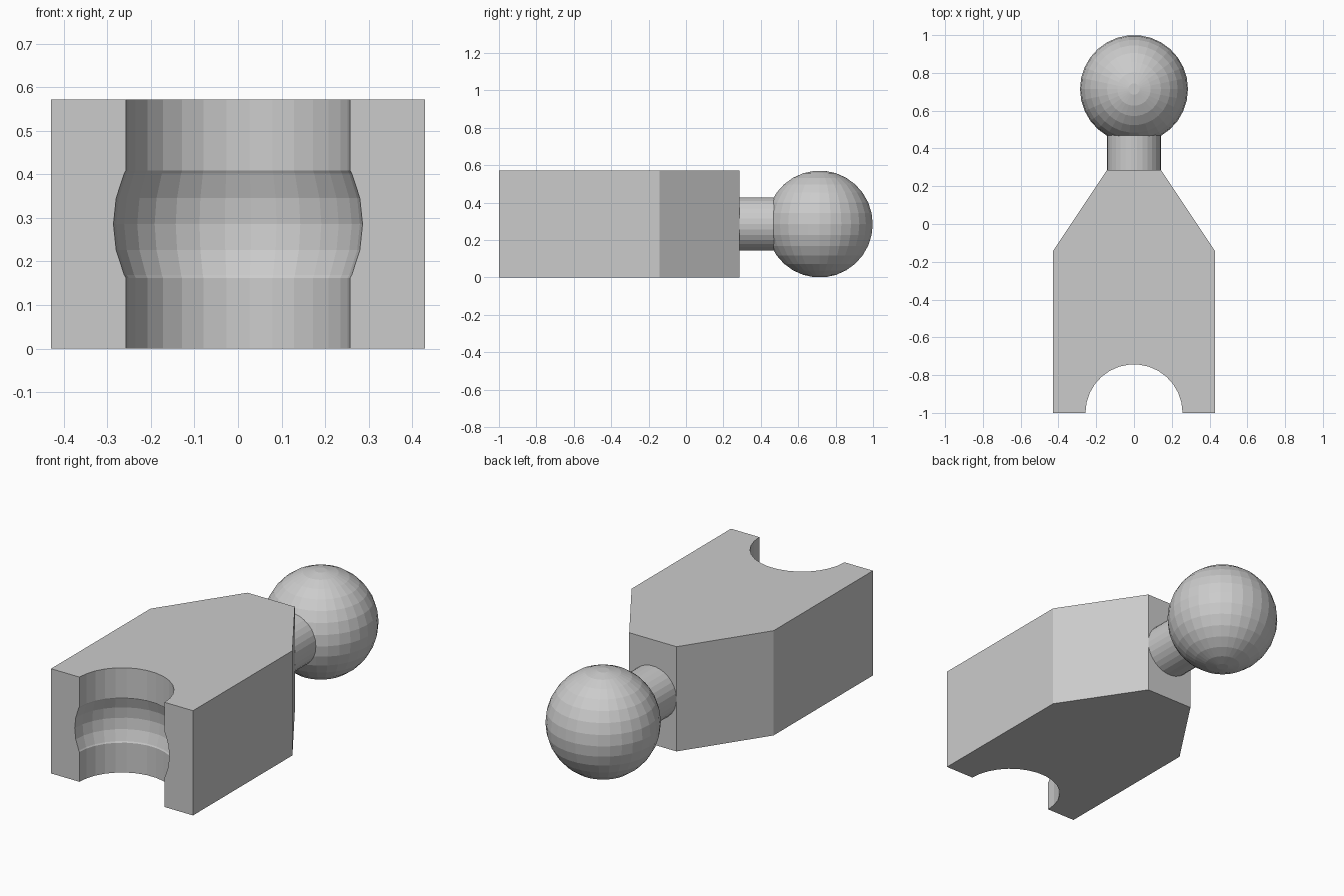
import bpy, bmesh
from math import sin, cos, radians, pi
from mathutils import Matrix

if "Cube" in bpy.data.objects:
    bpy.data.objects.remove(bpy.data.objects["Cube"])

U = 2 / 7            # base unit: ball radius, half the body height
SIDES = 30           # facets around every round part
BORE = 0.257         # radius of the open socket slot


def finish(name, bm):
    bmesh.ops.recalc_face_normals(bm, faces=bm.faces[:])
    mesh = bpy.data.meshes.new(name)
    bm.to_mesh(mesh)
    bm.free()
    obj = bpy.data.objects.new(name, mesh)
    bpy.context.collection.objects.link(obj)
    return obj


def lathe(name, profile, location, rotation=Matrix()):
    """Revolve (radius, z) points around z and cap both ends."""
    bm = bmesh.new()
    rings = [[bm.verts.new((r * cos(2 * pi * i / SIDES), r * sin(2 * pi * i / SIDES), z))
              for i in range(SIDES)] for r, z in profile]
    for a, b in zip(rings, rings[1:]):
        for i in range(SIDES):
            j = (i + 1) % SIDES
            bm.faces.new((a[i], a[j], b[j], b[i]))
    bm.faces.new(rings[0])
    bm.faces.new(rings[-1])
    bm.transform(Matrix.Translation(location) @ rotation)
    return finish(name, bm)


def arc(limit):
    """Ball profile between two mirrored latitudes, in 12 degree steps."""
    return [(U * cos(radians(a)), U * sin(radians(a))) for a in range(-limit, limit + 1, 12)]


# Body: tapered outline, mirrored in x and extruded upwards
half = [(1.5 * U, -1), (1.5 * U, -U / 2), (U / 2, U)]
outline = half + [(-x, y) for x, y in reversed(half)]
bm = bmesh.new()
base = bm.faces.new([bm.verts.new((x, y, 0)) for x, y in outline])
top = bmesh.ops.extrude_face_region(bm, geom=[base])["geom"]
bmesh.ops.translate(bm, vec=(0, 0, 2 * U), verts=[v for v in top if isinstance(v, bmesh.types.BMVert)])
body = finish("body", bm)

# Socket: straight slot with a ball-shaped bulge, cut from the front
socket = lathe("socket_cutter",
               [(BORE, -0.4), (BORE, -0.123)] + arc(24) + [(BORE, 0.123), (BORE, 0.4)],
               (0, -1, U))
socket.hide_render = True
socket.hide_viewport = True
cut = body.modifiers.new("socket", "BOOLEAN")
cut.operation = "DIFFERENCE"
cut.solver = "EXACT"
cut.object = socket

# Neck: short rod from the body into the ball
lathe("neck", [(U / 2, 0), (U / 2, 0.2)], (0, U, U), Matrix.Rotation(-pi / 2, 4, "X"))

# Ball joint
lathe("ball", arc(84), (0, 2.5 * U, U))
